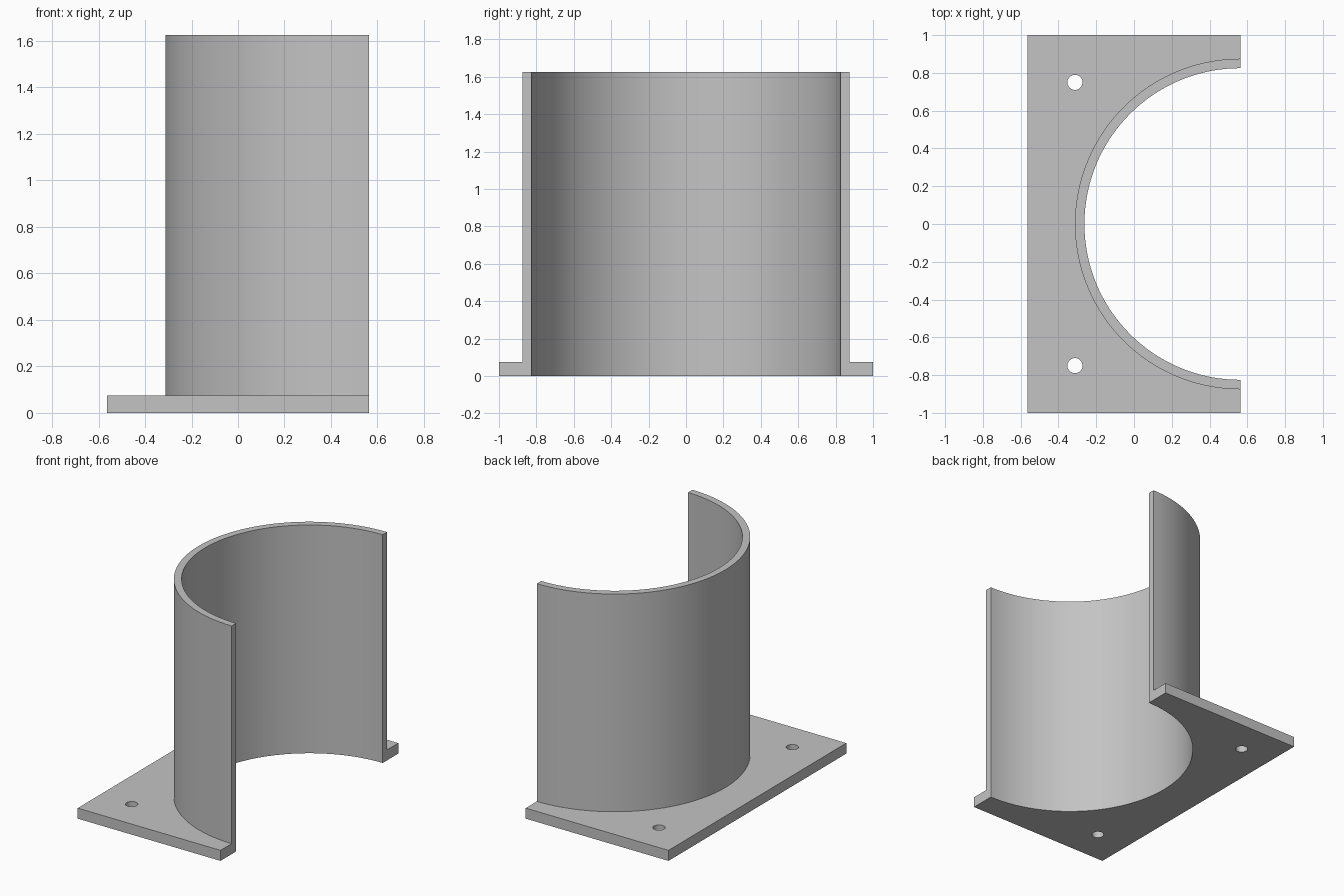
import bpy
import math

if "Cube" in bpy.data.objects:
    bpy.data.objects.remove(bpy.data.objects["Cube"], do_unlink=True)

# Main dimensions
HALF_X, HALF_Y = 0.5625, 1.0
PLATE_H, WALL_H = 0.075, 1.625
OUTER_R, INNER_R, HOLE_R = 0.875, 0.825, 0.04
HOLE_X, HOLE_Y = -0.3125, 0.75
OVER = 0.5  # extra length, trimmed off flush at the open side

grey = bpy.data.materials.new("light grey")
grey.use_nodes = True
colour = (0.55, 0.55, 0.55, 1)
grey.diffuse_color = colour
grey.node_tree.nodes["Principled BSDF"].inputs["Base Color"].default_value = colour


def box(name, x0, x1, y0, y1, z0, z1):
    bpy.ops.mesh.primitive_cube_add(
        size=1, location=((x0 + x1) / 2, (y0 + y1) / 2, (z0 + z1) / 2))
    ob = bpy.context.object
    ob.name = name
    ob.scale = (x1 - x0, y1 - y0, z1 - z0)
    bpy.ops.object.transform_apply(location=True, scale=True)
    return ob


def cylinder(name, x, y, r, z0, z1, sides):
    bpy.ops.mesh.primitive_cylinder_add(
        vertices=sides, radius=r, depth=z1 - z0, location=(x, y, (z0 + z1) / 2))
    ob = bpy.context.object
    ob.name = name
    return ob


def combine(target, tool, operation):
    tool.hide_render = True
    bpy.context.view_layer.objects.active = target
    mod = target.modifiers.new(operation.lower(), 'BOOLEAN')
    mod.operation, mod.solver, mod.object = operation, 'EXACT', tool
    bpy.ops.object.modifier_apply(modifier=mod.name)
    bpy.data.objects.remove(tool, do_unlink=True)


# Base plate joined to the round wall
bracket = box("half_round_bracket", -HALF_X, HALF_X + OVER, -HALF_Y, HALF_Y, 0, PLATE_H)
combine(bracket, cylinder("wall", HALF_X, 0, OUTER_R, 0, WALL_H, 128), 'UNION')

# Bore through wall and plate
combine(bracket, cylinder("bore", HALF_X, 0, INNER_R, -1, 3, 128), 'DIFFERENCE')

# Screw holes
for side in (-1, 1):
    hole = cylinder("screw_hole", HOLE_X, side * HOLE_Y, HOLE_R, -1, 1, 32)
    combine(bracket, hole, 'DIFFERENCE')

# Open side trimmed flat
combine(bracket, box("trim", HALF_X, 3, -2, 2, -1, 3), 'DIFFERENCE')

bracket.data.materials.clear()
bracket.data.materials.append(grey)
bpy.ops.object.select_all(action='DESELECT')
bracket.select_set(True)
bpy.context.view_layer.objects.active = bracket
bpy.ops.object.shade_smooth_by_angle(angle=math.radians(30))
